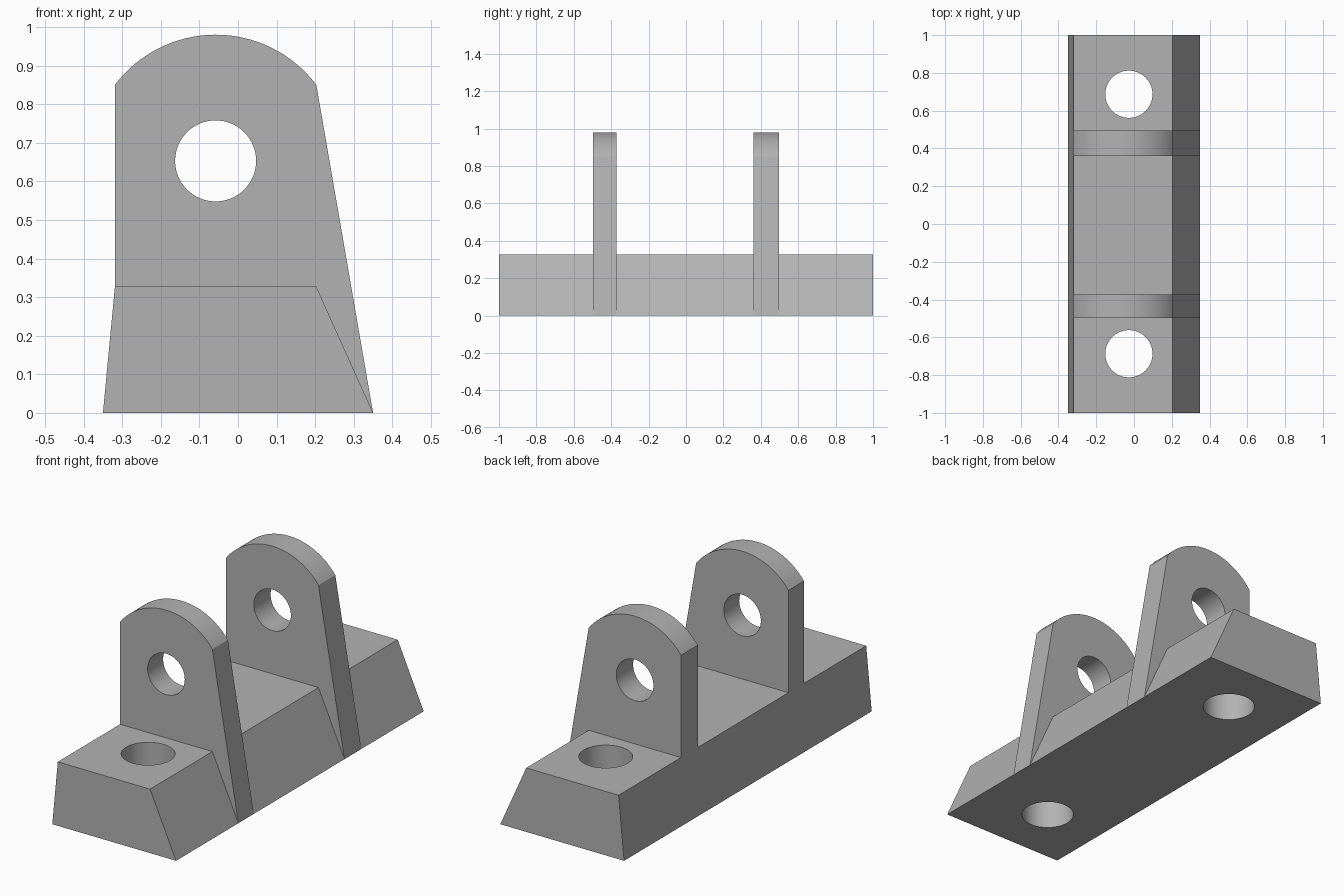
import bpy, bmesh, math
from mathutils import Matrix

if "Cube" in bpy.data.objects:
    bpy.data.objects.remove(bpy.data.objects["Cube"], do_unlink=True)

# Single grey material
GREY = (0.45, 0.45, 0.45, 1.0)
grey = bpy.data.materials.new("plain_grey")
grey.use_nodes = True
grey.diffuse_color = GREY
grey.node_tree.nodes["Principled BSDF"].inputs["Base Color"].default_value = GREY


def make_object(name, bm):
    mesh = bpy.data.meshes.new(name)
    bmesh.ops.recalc_face_normals(bm, faces=bm.faces[:])
    bm.to_mesh(mesh)
    bm.free()
    mesh.materials.append(grey)
    obj = bpy.data.objects.new(name, mesh)
    bpy.context.collection.objects.link(obj)
    return obj


def extrude_profile(name, profile, y0, y1):
    """Extrude an x-z outline along y."""
    bm = bmesh.new()
    face = bm.faces.new([bm.verts.new((x, y0, z)) for x, z in profile])
    geom = bmesh.ops.extrude_face_region(bm, geom=[face])["geom"]
    verts = [v for v in geom if isinstance(v, bmesh.types.BMVert)]
    bmesh.ops.translate(bm, verts=verts, vec=(0, y1 - y0, 0))
    return make_object(name, bm)


def drill(obj, holes, radius, axis):
    """Cut round holes through an object along z or y."""
    for centre in holes:
        bm = bmesh.new()
        turn = Matrix.Rotation(math.pi / 2, 4, "X") if axis == "Y" else Matrix()
        bmesh.ops.create_cone(bm, cap_ends=True, segments=64, radius1=radius,
                              radius2=radius, depth=1.0,
                              matrix=Matrix.Translation(centre) @ turn)
        cutter = make_object("hole_cutter", bm)
        cutter.hide_render = True
        mod = obj.modifiers.new("hole", "BOOLEAN")
        mod.operation = "DIFFERENCE"
        mod.solver = "EXACT"
        mod.object = cutter
        bpy.context.view_layer.objects.active = obj
        bpy.ops.object.modifier_apply(modifier=mod.name)
        bpy.data.objects.remove(cutter, do_unlink=True)


def smooth(obj):
    bpy.ops.object.select_all(action="DESELECT")
    obj.select_set(True)
    bpy.context.view_layer.objects.active = obj
    bpy.ops.object.shade_smooth_by_angle(angle=math.radians(20))


LEFT, RIGHT, FOOT = -0.319, 0.203, 0.35
BASE_TOP, SHOULDER = 0.327, 0.85

# Sloped base block with two vertical bolt holes
base = extrude_profile("base_block", [(-FOOT, 0), (FOOT, 0), (RIGHT, BASE_TOP),
                                      (LEFT, BASE_TOP)], -1, 1)
drill(base, [(-0.027, s * 0.687, 0.2) for s in (-1, 1)], 0.125, "Z")
smooth(base)

# Upright lugs: straight back edge, sloped outer edge, arched top round the pin hole
pin_x, pin_z = (LEFT + RIGHT) / 2, 0.653
reach, rise = RIGHT - pin_x, SHOULDER - pin_z
radius, start = math.hypot(reach, rise), math.atan2(rise, reach)
steps = 32
angles = [start + (math.pi - 2 * start) * i / steps for i in range(steps + 1)]
arch = [(pin_x + radius * math.cos(a), pin_z + radius * math.sin(a)) for a in angles]
outline = [(LEFT, 0.03), (0.33, 0.03), (FOOT, 0)] + arch

for name, y0, y1 in (("front_lug", -0.497, -0.372), ("back_lug", 0.36, 0.496)):
    lug = extrude_profile(name, outline, y0, y1)
    drill(lug, [(pin_x, (y0 + y1) / 2, pin_z)], 0.105, "Y")
    smooth(lug)
